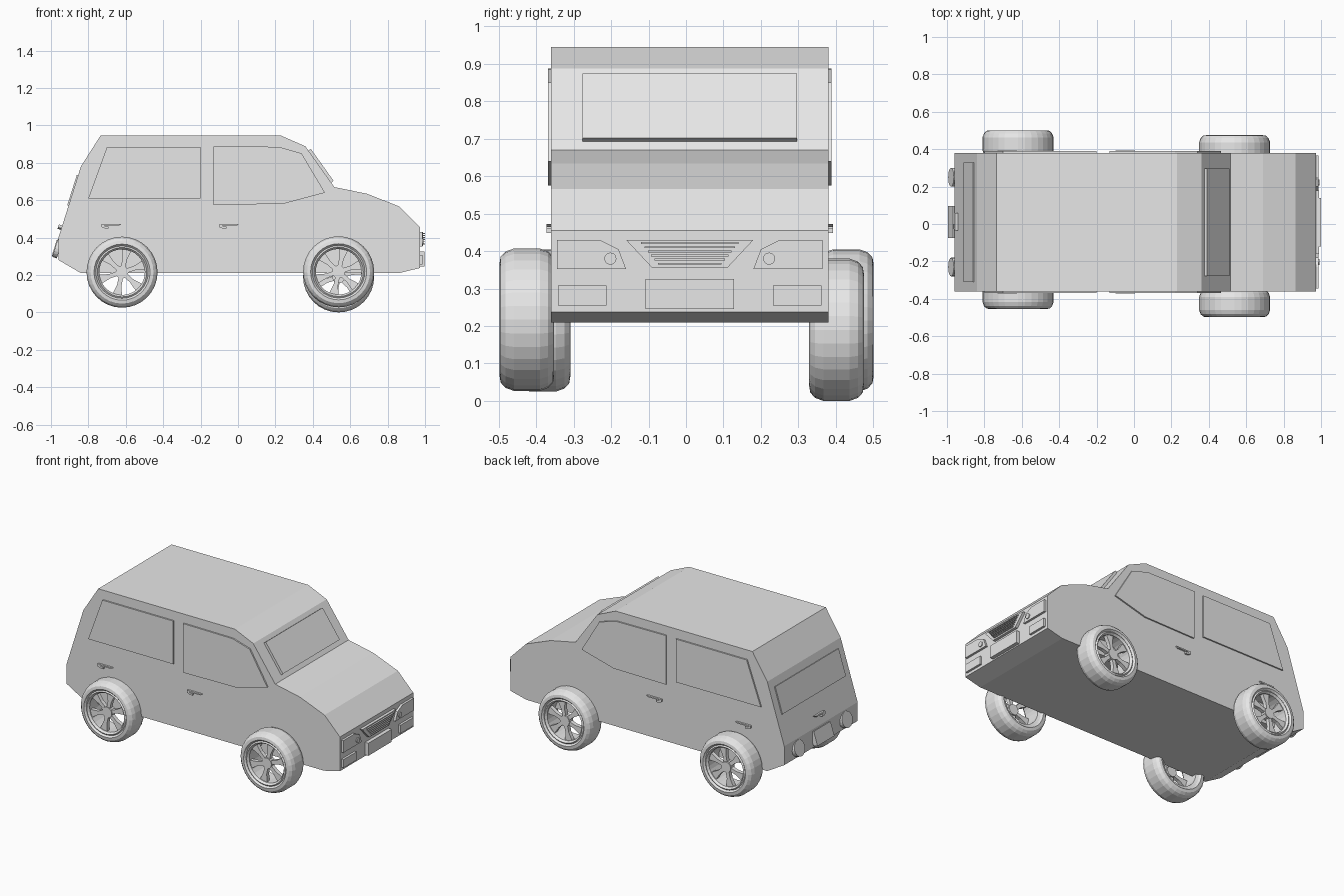
import bpy, bmesh
from math import sin, cos, tau
from mathutils import Vector

cube = bpy.data.objects.get("Cube")
if cube:
    bpy.data.objects.remove(cube)

grey = bpy.data.materials.new("plain grey")
grey.use_nodes = True
grey.diffuse_color = (0.8, 0.8, 0.8, 1)
grey.node_tree.nodes["Principled BSDF"].inputs["Base Color"].default_value = (0.8, 0.8, 0.8, 1)

X, Y, Z = Vector((1, 0, 0)), Vector((0, 1, 0)), Vector((0, 0, 1))
RIGHT, LEFT = -0.36, 0.38          # side planes of the body
MID = (RIGHT + LEFT) / 2


def finish(name, bm):
    bmesh.ops.recalc_face_normals(bm, faces=bm.faces)
    mesh = bpy.data.meshes.new(name)
    bm.to_mesh(mesh)
    bm.free()
    mesh.materials.append(grey)
    obj = bpy.data.objects.new(name, mesh)
    bpy.context.scene.collection.objects.link(obj)
    return obj


def prism(name, pts, origin, u, v, n, low, high):
    """Outline in the u, v plane, extruded along n from low to high."""
    bm = bmesh.new()
    rows = [[bm.verts.new(origin + u * a + v * b + n * d) for a, b in pts] for d in (low, high)]
    bm.faces.new(rows[0])
    bm.faces.new(rows[1])
    for i in range(len(pts)):
        j = (i + 1) % len(pts)
        bm.faces.new((rows[0][i], rows[0][j], rows[1][j], rows[1][i]))
    return finish(name, bm)


def lathe(name, profile, centre, side, steps=32):
    """Closed (radius, outward) profile turned about the axle."""
    bm = bmesh.new()
    rings = []
    for k in range(steps):
        a = tau * k / steps
        rings.append([bm.verts.new(centre + Vector((r * cos(a), side * y, r * sin(a)))) for r, y in profile])
    for k in range(steps):
        p, q = rings[k], rings[(k + 1) % steps]
        for i in range(len(profile)):
            j = (i + 1) % len(profile)
            bm.faces.new((p[i], p[j], q[j], q[i]))
    return finish(name, bm)


def circle(r, a=0, b=0, n=20):
    return [(a + r * cos(tau * k / n), b + r * sin(tau * k / n)) for k in range(n)]


def rect(a0, a1, b0, b1):
    return [(a0, b0), (a1, b0), (a1, b1), (a0, b1)]


# Body: one side outline carried across the width
outline = [(-0.96, 0.28), (-0.96, 0.40), (-0.84, 0.78), (-0.735, 0.945), (0.23, 0.945),
           (0.36, 0.888), (0.515, 0.67), (0.69, 0.634), (0.863, 0.566), (0.972, 0.455),
           (0.972, 0.237), (0.86, 0.21), (-0.84, 0.21)]
prism("body", outline, Vector(), X, Z, Y, RIGHT, LEFT)

# Side windows and door handles
rear_window = [(-0.80, 0.61), (-0.70, 0.885), (-0.20, 0.885), (-0.20, 0.61)]
door_window = [(-0.13, 0.575), (-0.13, 0.888), (0.22, 0.885), (0.34, 0.85), (0.465, 0.64), (0.24, 0.58)]
hook = [(-0.05, 0.012), (-0.05, -0.004), (-0.03, -0.012), (-0.012, -0.012), (-0.012, 0),
        (-0.03, 0), (-0.035, 0.004), (0.045, 0.004), (0.055, 0.012)]
for label, edge, side in (("right", RIGHT, -1), ("left", LEFT, 1)):
    base, out = Y * edge, Y * side
    prism(label + "_rear_window", rear_window, base, X, Z, out, -0.005, 0.009)
    prism(label + "_door_window", door_window, base, X, Z, out, -0.005, 0.009)
    for where, x in (("rear", -0.68), ("front", -0.05)):
        prism(f"{label}_{where}_handle", hook, base + X * x + Z * 0.46, X, Z, out, -0.005, 0.012)


# Windscreen and back window, lying on the sloping panels
def slope_axes(a, b):
    run = Vector((b[0] - a[0], 0, b[1] - a[1]))
    v = run.normalized()
    n = Y.cross(v)
    return Vector(((a[0] + b[0]) / 2, MID, (a[1] + b[1]) / 2)), v, n


o, v, n = slope_axes(outline[6], outline[5])
prism("windscreen", rect(-0.287, 0.287, -0.105, 0.105), o, Y, v, n, -0.004, 0.016)
o, v, n = slope_axes(outline[1], outline[2])
prism("back_window", rect(-0.32, 0.32, -0.02, 0.15), o, Y, v, -n, -0.005, 0.007)

# Nose: lamps, grille, number plate and bumper openings
nose = Vector((0.972, MID, 0))
lamp = [(0.17, 0.352), (0.355, 0.352), (0.355, 0.43), (0.24, 0.43), (0.19, 0.405)]
for label, s in (("right", -1), ("left", 1)):
    prism(label + "_headlight", lamp, nose, Y * s, Z, X, -0.005, 0.014)
    prism(label + "_headlight_bulb", circle(0.016, 0.212, 0.38), nose, Y * s, Z, X, 0, 0.02)
    prism(label + "_fog_light", rect(0.222, 0.352, 0.255, 0.308), nose, Y * s, Z, X, -0.005, 0.014)
grille = [(-0.10, 0.355), (0.10, 0.355), (0.17, 0.43), (-0.17, 0.43)]
prism("grille", grille, nose, Y, Z, X, -0.005, 0.018)
for k in range(6):
    z = 0.364 + 0.011 * k
    w = 0.085 + 0.009 * k
    prism("grille_slat", rect(-w, w, z, z + 0.005), nose, Y, Z, X, 0, 0.028)
prism("front_number_plate", rect(-0.118, 0.118, 0.245, 0.325), nose, Y, Z, X, -0.005, 0.024)

# Tail: round lamps, number plate and handle on a lean
lean = Vector((0.3, 0, 0.954))
back = Vector((-0.954, 0, 0.3))
tail = Vector((-0.965, MID, 0.34))
for label, s in (("right", -1), ("left", 1)):
    prism(label + "_tail_light", circle(0.05), tail + Y * s * 0.24, Y, lean, back, -0.012, 0.014)
prism("rear_number_plate", rect(-0.085, 0.085, -0.045, 0.045), tail, Y, lean, back, -0.012, 0.018)
prism("tailgate_handle", [(a * 0.9, b) for a, b in hook], tail + Z * 0.115 + X * 0.015,
      Y, lean, back, -0.01, 0.012)

# Wheels: rounded tyre, stepped rim, six tapered spokes and a hub
R = 0.19
tyre = [(0.138, -0.06), (0.15, -0.073), (0.168, -0.07), (0.182, -0.057), (R, -0.035), (R, 0.035),
        (0.182, 0.057), (0.168, 0.07), (0.15, 0.073), (0.138, 0.06)]
rim = [(0.122, -0.055), (0.14, -0.062), (0.14, 0.062), (0.132, 0.068), (0.122, 0.055)]
spoke = [(0.015, -0.012), (0.07, -0.012), (0.126, -0.026), (0.126, 0.026), (0.07, 0.012), (0.015, 0.012)]
wheels = (("front_right", 0.538, -0.425, 0.217, -1), ("front_left", 0.538, 0.402, 0.19, 1),
          ("rear_right", -0.62, -0.382, 0.215, -1), ("rear_left", -0.62, 0.428, 0.215, 1))
for label, x, y, z, s in wheels:
    c, out = Vector((x, y, z)), Y * s
    lathe(label + "_tyre", tyre, c, s)
    lathe(label + "_rim", rim, c, s)
    prism(label + "_hub", circle(0.034), c, X, Z, out, 0.015, 0.055)
    for k in range(6):
        a = tau * (k + 0.3) / 6
        u = Vector((cos(a), 0, sin(a)))
        prism(label + "_spoke", spoke, c, u, u.cross(Y), out, 0.025, 0.05)
